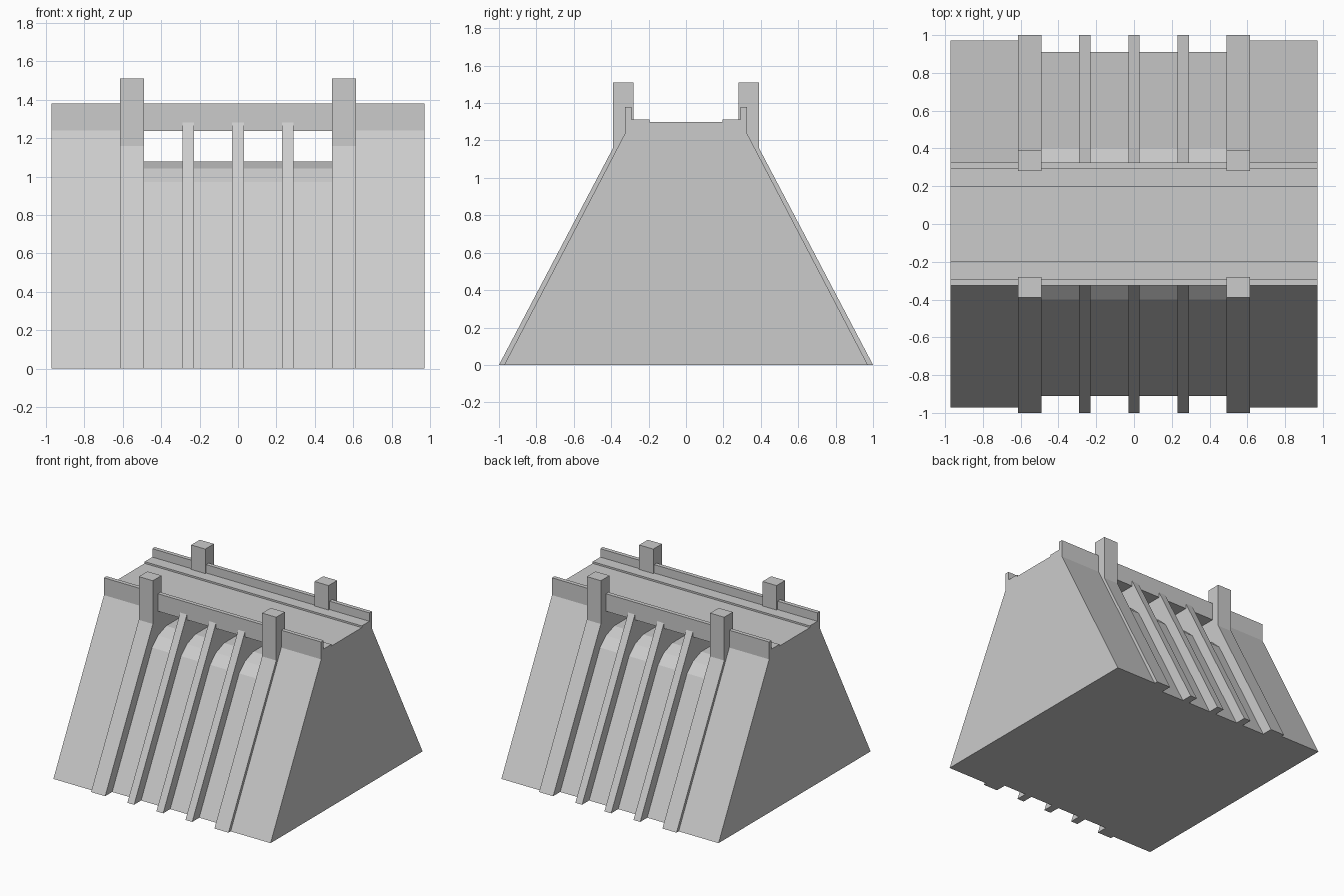
import bpy, bmesh

if "Cube" in bpy.data.objects:
    bpy.data.objects.remove(bpy.data.objects["Cube"])


def mirrored(half):
    """Complete a (y, z) half profile, listed outside to centre, across y = 0."""
    return half + [(-y, z) for y, z in reversed(half)]


def extrude_profile(name, profile, x0, x1):
    """Solid prism: a (y, z) outline swept from x0 to x1."""
    bm = bmesh.new()
    face = bm.faces.new([bm.verts.new((x0, y, z)) for y, z in profile])
    swept = bmesh.ops.extrude_face_region(bm, geom=[face])
    verts = [v for v in swept["geom"] if isinstance(v, bmesh.types.BMVert)]
    bmesh.ops.translate(bm, verts=verts, vec=(x1 - x0, 0, 0))
    bmesh.ops.recalc_face_normals(bm, faces=bm.faces)
    mesh = bpy.data.meshes.new(name)
    bm.to_mesh(mesh)
    bm.free()
    obj = bpy.data.objects.new(name, mesh)
    bpy.context.collection.objects.link(obj)
    return obj


# Dam wall with road deck, kerbs and parapets
wall = extrude_profile("dam_wall", mirrored([
    (-0.972, 0), (-0.325, 1.24), (-0.325, 1.38), (-0.292, 1.38),
    (-0.292, 1.312), (-0.195, 1.312), (-0.195, 1.298)]), -0.972, 0.972)

# Spillway opening: everything above the recessed crest and below the deck
crest = mirrored([(-0.9625, -0.1), (-0.40, 0.973), (-0.325, 1.042), (-0.22, 1.08)])
cutter = extrude_profile("spillway_cutter", [(-1.2, -0.1)] + crest + [
    (1.2, -0.1), (1.2, 1.239), (-1.2, 1.239)], -0.49, 0.49)
cutter.hide_render = True
cutter.hide_viewport = False
cutter.display_type = 'WIRE'
cut = wall.modifiers.new("spillway_opening", 'BOOLEAN')
cut.operation = 'DIFFERENCE'
cut.solver = 'EXACT'
cut.object = cutter
bpy.context.view_layer.objects.active = wall
bpy.ops.object.modifier_apply(modifier=cut.name)
bpy.data.objects.remove(cutter)

# Slim piers dividing the spillway, running under the deck
for i, x in enumerate((-0.26, 0, 0.26)):
    extrude_profile(f"slim_pier_{i + 1}", mirrored([(-1, 0), (-0.323, 1.285)]),
                    x - 0.03, x + 0.03)

# Large piers with towers either side of the spillway
for side, x in (("left", -0.552), ("right", 0.552)):
    extrude_profile(f"tower_pier_{side}", mirrored([
        (-1, 0), (-0.39, 1.16), (-0.39, 1.51), (-0.28, 1.51), (-0.28, 1.27)]),
        x - 0.063, x + 0.063)
